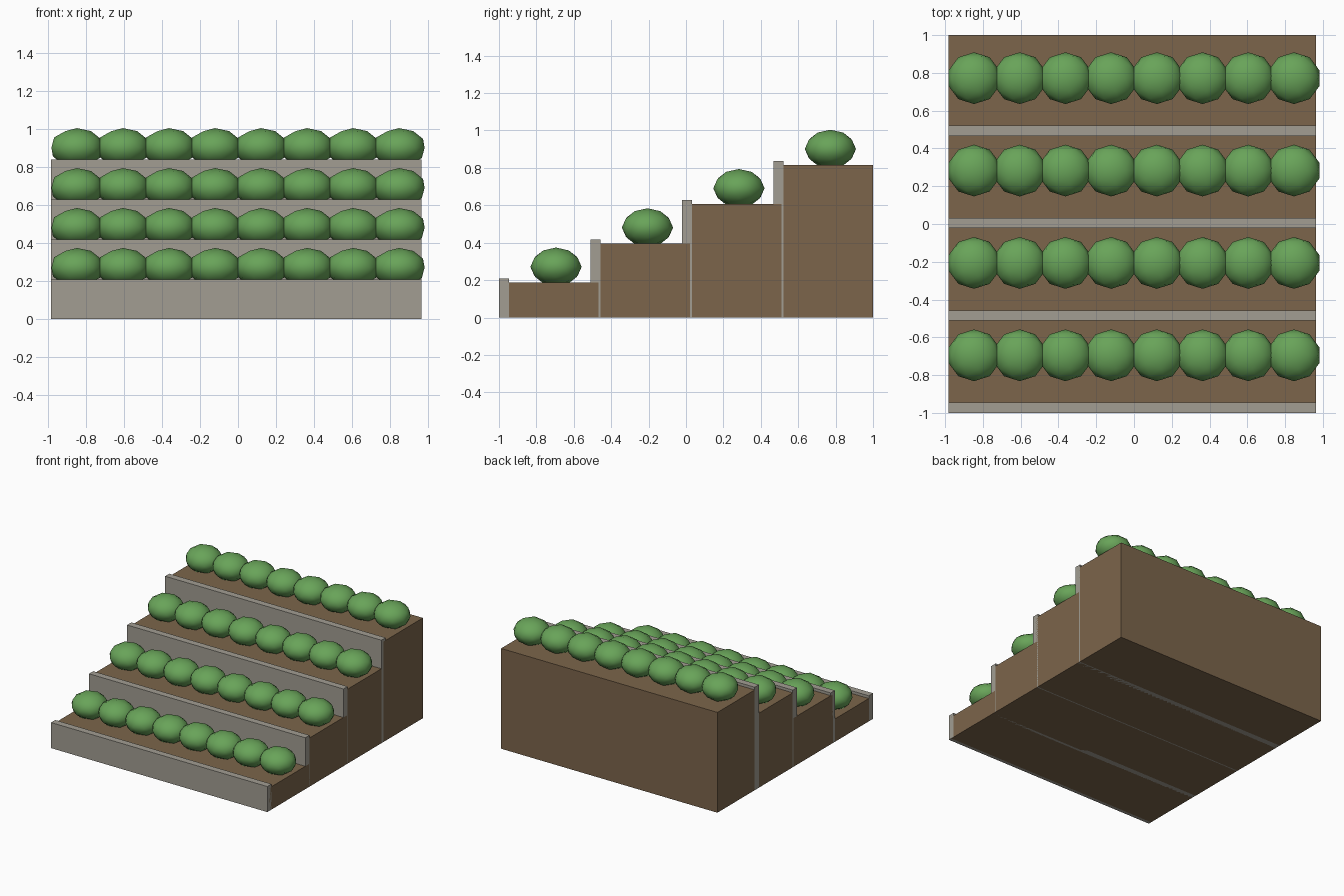
import bpy

if "Cube" in bpy.data.objects:
    bpy.data.objects.remove(bpy.data.objects["Cube"])

def material(name, color):
    m = bpy.data.materials.new(name)
    m.diffuse_color = (*color, 1)
    m.use_nodes = True
    m.node_tree.nodes["Principled BSDF"].inputs["Base Color"].default_value = m.diffuse_color
    return m

STONE = material("stone", (0.36, 0.34, 0.29))
SOIL = material("soil", (0.20, 0.13, 0.07))
LEAF = material("leaf", (0.14, 0.37, 0.10))

X0, X1 = -0.983, 0.964

def box(name, x0, x1, y0, y1, z1, mat):
    # Box standing on the ground
    bpy.ops.mesh.primitive_cube_add(size=1, location=((x0 + x1) / 2, (y0 + y1) / 2, z1 / 2))
    o = bpy.context.object
    o.name = name
    o.scale = (x1 - x0, y1 - y0, z1)
    o.data.materials.append(mat)

def bush(name, x, y, z):
    # Low-poly rounded shrub, slightly flattened
    bpy.ops.mesh.primitive_ico_sphere_add(subdivisions=2, radius=1, location=(x, y, z))
    o = bpy.context.object
    o.name = name
    o.scale = (0.141, 0.137, 0.103)
    o.data.materials.append(LEAF)
    bpy.ops.object.shade_smooth()

# Four terraces: retaining wall, soil bed and a row of bushes each
for i in range(4):
    y = -1 + 0.489 * i
    top = 0.21 * (i + 1)
    box(f"retaining_wall_{i + 1}", X0, X1, y, y + 0.054, top - 0.002, STONE)
    box(f"soil_bed_{i + 1}", X0, X1, y + 0.027, y + 0.533, top - 0.024, SOIL)
    for j in range(8):
        bush(f"bush_{i + 1}_{j + 1}", -0.847 + 0.242 * j, y + 0.305, top + 0.061)
